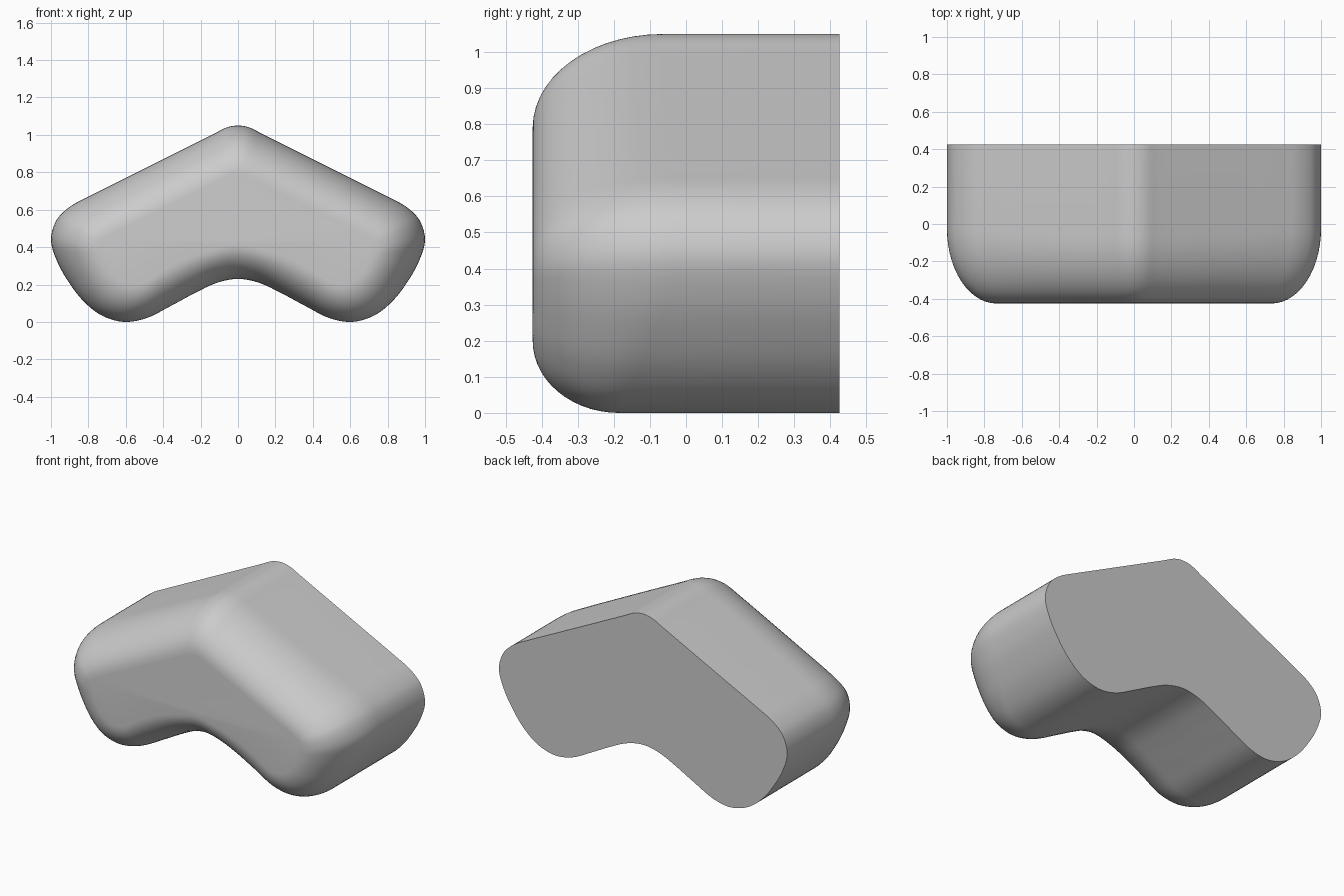
import bpy, bmesh, math
from mathutils import Vector

if "Cube" in bpy.data.objects:
    bpy.data.objects.remove(bpy.data.objects["Cube"])

# Half outline: outer x, z (full section), inner x, z (flat front face), rounding depth
HALF = [
    (0, 1.05, 0, .79, .36), (.06, 1.04, .03, .785, .36), (.13, 1.005, .08, .765, .36),
    (.35, .895, .25, .68, .36), (.6, .77, .45, .58, .37), (.80, .67, .62, .5, .39),
    (.90, .615, .70, .455, .4), (.97, .545, .73, .43, .4), (1.0, .44, .735, .39, .4),
    (.97, .33, .72, .355, .38), (.91, .22, .69, .30, .34), (.83, .115, .65, .245, .29),
    (.73, .035, .60, .21, .25), (.61, 0, .55, .2, .24), (.49, .02, .49, .215, .24),
    (.36, .085, .40, .275, .25), (.22, .16, .27, .34, .26), (.11, .21, .13, .385, .27),
    (0, .23, 0, .41, .27)]
BACK, FRONT = .425, -.425
STEPS, ROUND = 5, 14


def mirror(p):
    return (-p[0], p[1], -p[2], p[3], p[4])


def smooth_loop(pts):
    """Closed Catmull-Rom curve through the control points."""
    n, out = len(pts), []
    for i in range(n):
        a, b, c, d = (Vector(pts[(i + k) % n]) for k in (-1, 0, 1, 2))
        la, lb, lc = ((q - p).length for p, q in ((a, b), (b, c), (c, d)))
        m1 = (c - a) * (lb / (la + lb))
        m2 = (d - b) * (lb / (lb + lc))
        for s in range(STEPS):
            t = s / STEPS
            out.append(b * (2*t**3 - 3*t**2 + 1) + m1 * (t**3 - 2*t**2 + t)
                       + c * (3*t**2 - 2*t**3) + m2 * (t**3 - t**2))
    return out


loop = smooth_loop(HALF + [mirror(p) for p in HALF[-2:0:-1]])

# Chevron cushion: flat back, straight walls, elliptical roll into the front face
bm = bmesh.new()
rings = [[bm.verts.new((p[0], BACK, p[1])) for p in loop]]
for k in range(ROUND + 1):
    a = math.pi / 2 * k / ROUND
    f = 1 - math.cos(a)
    rings.append([bm.verts.new((p[0] + (p[2] - p[0]) * f,
                                FRONT + p[4] * (1 - math.sin(a)),
                                p[1] + (p[3] - p[1]) * f)) for p in loop])
n = len(loop)
for r, s in zip(rings, rings[1:]):
    for i in range(n):
        j = (i + 1) % n
        bm.faces.new((r[i], r[j], s[j], s[i]))
bm.faces.new(rings[0])
bm.faces.new(rings[-1])
bmesh.ops.recalc_face_normals(bm, faces=bm.faces)

mesh = bpy.data.meshes.new("chevron_cushion")
bm.to_mesh(mesh)
bm.free()
cushion = bpy.data.objects.new("chevron_cushion", mesh)
bpy.context.collection.objects.link(cushion)
bpy.context.view_layer.objects.active = cushion
cushion.select_set(True)
bpy.ops.object.shade_smooth_by_angle(angle=math.radians(40))
